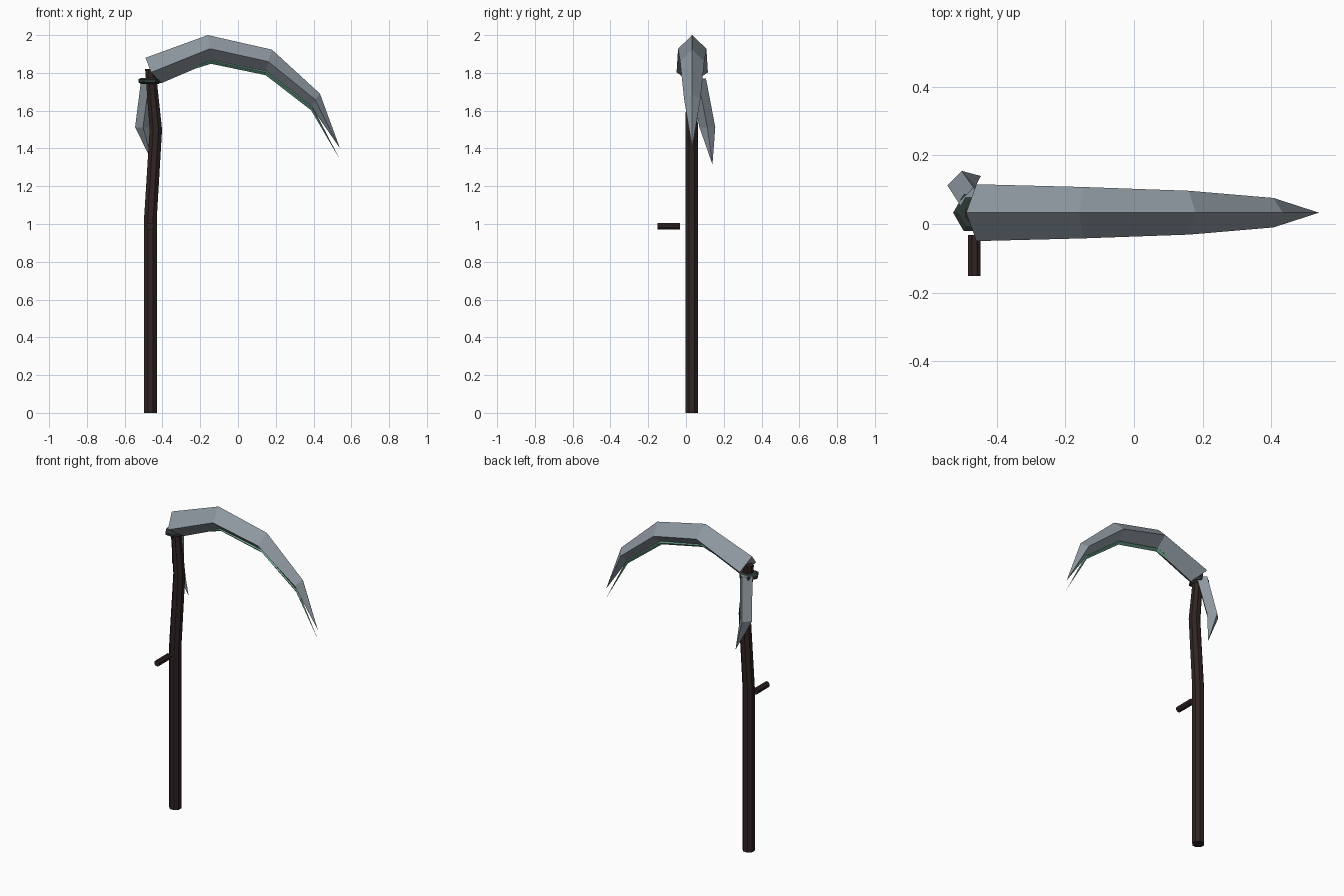
import bpy, bmesh, math
from mathutils import Vector

if "Cube" in bpy.data.objects:
    bpy.data.objects.remove(bpy.data.objects["Cube"])

SX, SY = -0.463, 0.03   # shaft axis


def material(name, rgb):
    m = bpy.data.materials.new(name)
    m.diffuse_color = (*rgb, 1)
    m.use_nodes = True
    m.node_tree.nodes["Principled BSDF"].inputs["Base Color"].default_value = m.diffuse_color
    return m


STEEL = material("steel grey", (0.27, 0.31, 0.35))
WOOD = material("dark wood", (0.030, 0.018, 0.017))
IRON = material("dark iron", (0.026, 0.040, 0.036))
EDGE = material("green edge", (0.16, 0.40, 0.29))


def loft(name, rings, mat, tip=None):
    """Skin a list of rings, with a flat start cap and a tip point or flat end cap."""
    bm = bmesh.new()
    vs = [[bm.verts.new(p) for p in ring] for ring in rings]
    n = len(vs[0])
    for a, b in zip(vs, vs[1:]):
        for i in range(n):
            j = (i + 1) % n
            bm.faces.new((a[i], a[j], b[j], b[i]))
    bm.faces.new(vs[0])
    if tip:
        t = bm.verts.new(tip)
        for i in range(n):
            bm.faces.new((vs[-1][i], vs[-1][(i + 1) % n], t))
    else:
        bm.faces.new(vs[-1])
    bmesh.ops.recalc_face_normals(bm, faces=bm.faces)
    me = bpy.data.meshes.new(name)
    bm.to_mesh(me)
    bm.free()
    me.materials.append(mat)
    ob = bpy.data.objects.new(name, me)
    bpy.context.collection.objects.link(ob)
    return ob


def ring_z(x, y, z, r, n, turn=0.0):
    return [(x + r * math.cos(turn + math.tau * i / n),
             y + r * math.sin(turn + math.tau * i / n), z) for i in range(n)]


def diamond(ridge, side, low, half):
    """Four-point blade section from x,z pairs, mirrored about the blade plane."""
    return [(ridge[0], SY + 0.003, ridge[1]), (side[0], SY + 0.003 + half, side[1]),
            (low[0], SY + 0.003, low[1]), (side[0], SY + 0.003 - half, side[1])]


# bent eight-sided shaft
path = [(SX, 0, 0.0365), (SX, 1.04, 0.0365), (-0.435, 1.5, 0.0355), (-0.464, 1.82, 0.030)]
loft("shaft", [ring_z(x, SY, z, r, 8, math.pi / 8) for x, z, r in path], WOOD)

# side grip
grip = [[(SX - 0.003 + 0.0195 * math.cos(a), y, 0.988 + 0.0195 * math.sin(a))
         for a in [math.pi / 8 + k * math.pi / 4 for k in range(8)]] for y in (-0.152, -0.032)]
loft("grip", grip, WOOD)

# faceted collar
loft("collar", [ring_z(-0.467, SY + 0.003, z, r, 6)
                for z, r in [(1.741, 0.045), (1.750, 0.061), (1.765, 0.061), (1.774, 0.045)]], IRON)

# main curved blade
loft("main_blade", [
    diamond((-0.49, 1.88), (-0.46, 1.803), (-0.407, 1.745), 0.083),
    diamond((-0.16, 2.0), (-0.148, 1.928), (-0.143, 1.858), 0.075),
    diamond((0.18, 1.923), (0.16, 1.86), (0.148, 1.803), 0.064),
    diamond((0.434, 1.69), (0.407, 1.66), (0.39, 1.617), 0.043),
], STEEL, (0.54, SY + 0.003, 1.40))

# thin green cutting edge under the main blade
loft("cutting_edge", [
    diamond((-0.30, 1.82), (-0.30, 1.81), (-0.30, 1.80), 0.006),
    diamond((-0.143, 1.875), (-0.143, 1.862), (-0.143, 1.848), 0.016),
    diamond((0.150, 1.815), (0.148, 1.803), (0.146, 1.788), 0.016),
    diamond((0.393, 1.625), (0.391, 1.615), (0.387, 1.602), 0.010),
], EDGE, (0.54, SY + 0.003, 1.34))

# small hooked blade behind the shaft
loft("rear_blade", [
    ring_z(-0.468, 0.062, 1.77, 0.044, 4),
    ring_z(-0.503, 0.113, 1.512, 0.042, 4),
], STEEL, (-0.447, 0.14, 1.315))
